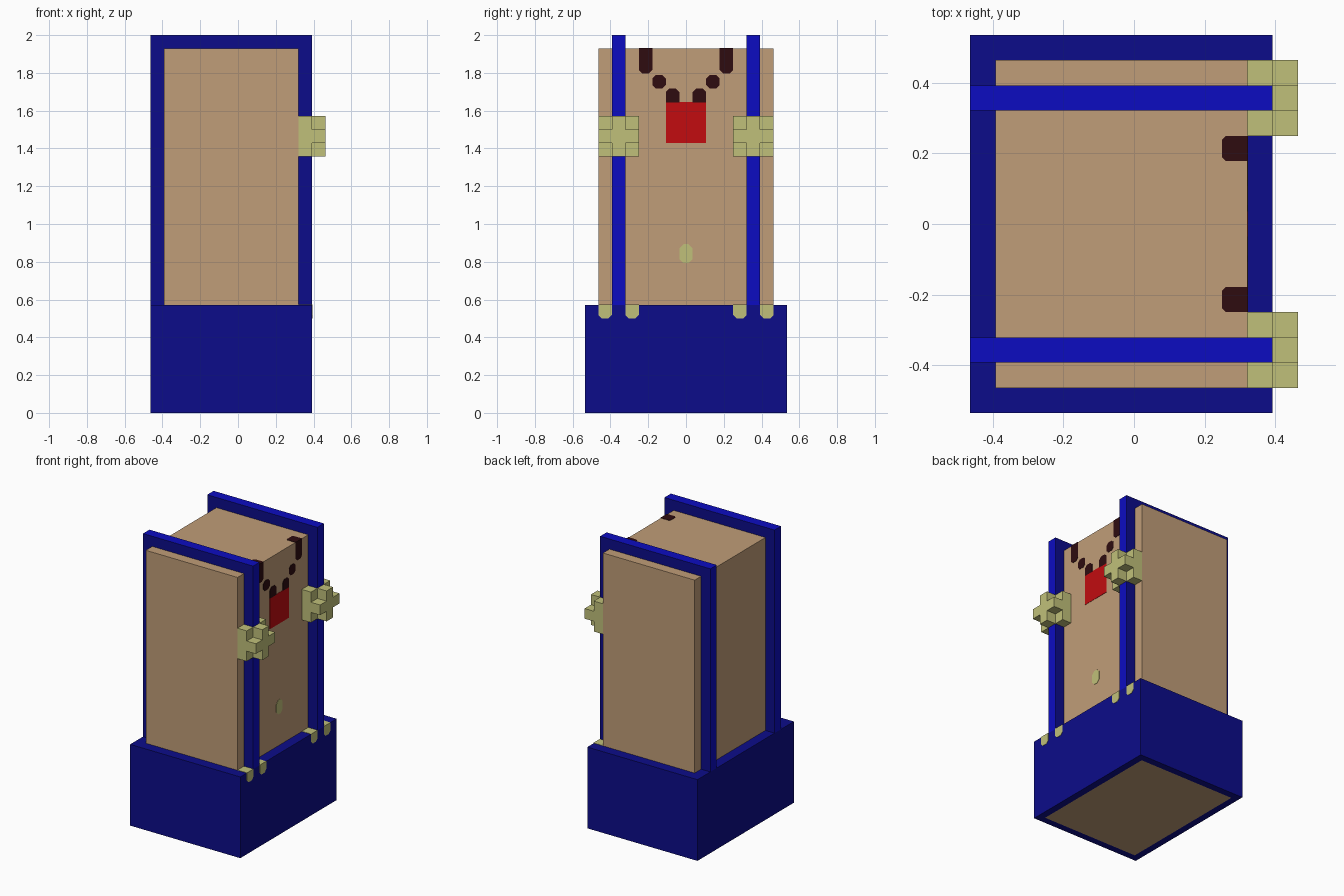
import bpy, bmesh
from mathutils import Vector

cube = bpy.data.objects.get("Cube")
if cube:
    bpy.data.objects.remove(cube, do_unlink=True)

U = 2 / 28      # one block
E = 0.03        # thickness of painted plates, in blocks


def material(name, rgb):
    lin = [(c / 255 / 12.92 if c < 11 else ((c / 255 + 0.055) / 1.055) ** 2.4) for c in rgb] + [1]
    m = bpy.data.materials.new(name)
    m.use_nodes = True
    m.diffuse_color = lin
    m.node_tree.nodes["Principled BSDF"].inputs["Base Color"].default_value = lin
    return m


tan = material("tan skin", (192, 157, 120))
navy = material("navy blue", (12, 12, 138))
blue = material("bright blue", (12, 12, 193))
olive = material("pale olive", (192, 192, 122))
brown = material("dark brown", (46, 12, 16))
red = material("red", (194, 12, 16))


def finish(name, bm, *mats):
    bmesh.ops.recalc_face_normals(bm, faces=bm.faces)
    mesh = bpy.data.meshes.new(name)
    bm.to_mesh(mesh)
    bm.free()
    for m in mats:
        mesh.materials.append(m)
    ob = bpy.data.objects.new(name, mesh)
    bpy.context.collection.objects.link(ob)
    return ob


def box_bm(lo, hi):
    """Box between two corners given in blocks."""
    bm = bmesh.new()
    bmesh.ops.create_cube(bm, size=1)
    for v in bm.verts:
        v.co = Vector([(h if c > 0 else l) * U for c, l, h in zip(v.co, lo, hi)])
    bm.normal_update()
    return bm


def prism(name, pts, a, b, mat, axis="x"):
    """Extrude a profile from a to b: (y, z) points along x, or (x, y) points along z."""
    place = (lambda p, d: (d, p[0], p[1])) if axis == "x" else (lambda p, d: (p[0], p[1], d))
    bm = bmesh.new()
    face = bm.faces.new([bm.verts.new(Vector(place(p, a)) * U) for p in pts])
    ext = bmesh.ops.extrude_face_region(bm, geom=[face])["geom"]
    move = Vector(place((0, 0), b - a)) * U
    bmesh.ops.translate(bm, vec=move, verts=[g for g in ext if isinstance(g, bmesh.types.BMVert)])
    return finish(name, bm, mat)


def cut_rect(u0, u1, v0, v1, bl=0, br=0, tr=0, tl=0):
    """Rectangle with a chamfer size for each corner."""
    pts = []
    for u, v, du, dv, c, swap in ((u0, v0, 1, 1, bl, 0), (u1, v0, -1, 1, br, 1),
                                  (u1, v1, -1, -1, tr, 0), (u0, v1, 1, -1, tl, 1)):
        pair = [(u, v + dv * c), (u + du * c, v)]
        pts += [(u, v)] if c == 0 else (pair[::-1] if swap else pair)
    return pts


# Body block
finish("body", box_bm((-5.5, -6.5, 7.5), (4.5, 6.5, 27)), tan)

# Base, with a tan panel inset in its underside
bm = box_bm((-6.5, -7.5, 0), (5.5, 7.5, 8))
under = [f for f in bm.faces if f.normal.z < -0.5]
bmesh.ops.inset_region(bm, faces=under, thickness=U)
under[0].material_index = 1
finish("base", bm, navy, tan)

C = 0.25
for side, s in (("left", 1), ("right", -1)):
    # Strap running around the body: bright rim, navy flanks
    y0, y1 = sorted((4.5 * s, 5.5 * s))
    bm = box_bm((-6.5, y0, 8), (5.5, y1, 28))
    for f in bm.faces:
        f.material_index = int(abs(f.normal.y) > 0.5)
    finish(f"{side}_strap", bm, blue, navy)

    # Buckle: square back with a raised plus
    y, z = 5 * s, 20.5
    finish(f"{side}_buckle_back", box_bm((4.5, y - 1.5, 19), (5.5, y + 1.5, 22)), olive)
    plus = []
    a, b = 0.5, 1.5
    for u, v in ((1, 1), (-1, 1), (-1, -1), (1, -1)):
        corner = [(b, a), (a, a), (a, b)]
        if u * v < 0:
            corner.reverse()
        plus += [(y + u * p, z + v * q) for p, q in corner]
    prism(f"{side}_buckle_plus", plus, 5.5, 6.5, olive)

    # Clips on the base rim, either side of the strap
    for label, c in (("inner", 4), ("outer", 6)):
        prism(f"{side}_{label}_clip", cut_rect(c * s - .5, c * s + .5, 7, 8 + E, bl=C, br=C),
              4.5, 5.5 + E, olive)

    # Necklace cord, stepping down to the pendant
    for label, c, z0, z1, bot, top in (("upper", 3, 25.15, 27 + E, C, 0),
                                       ("middle", 2, 24.05, 25.05, C, C),
                                       ("lower", 1, 23, 24.05, 0, C)):
        prism(f"{side}_{label}_cord",
              cut_rect(c * s - .5, c * s + .5, z0, z1, bot, bot, top, top), 4.5, 4.5 + E, brown)
    prism(f"{side}_shoulder_cord", cut_rect(3.5, 4.5, 3 * s - .5, 3 * s + .5, bl=.15, tl=.15),
          27, 27 + E, brown, "z")

# Pendant and navel
prism("pendant", cut_rect(-1.5, 1.5, 20, 23.05), 4.5, 4.5 + E, red)
prism("navel", cut_rect(-.48, .48, 11.1, 12.5, .3, .3, .3, .3), 4.5, 4.5 + E, olive)
